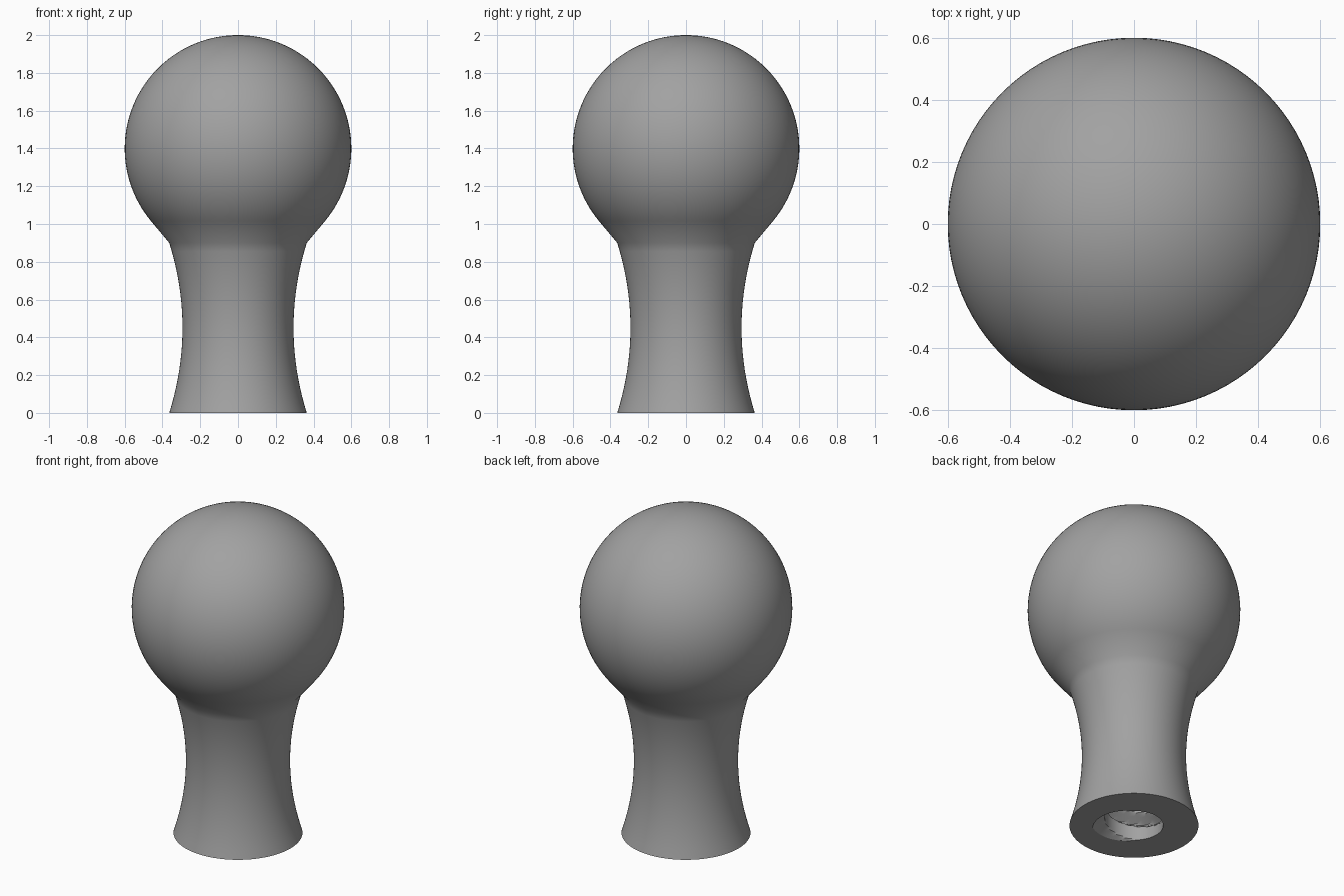
import bpy, bmesh, math

if "Cube" in bpy.data.objects:
    bpy.data.objects.remove(bpy.data.objects["Cube"])

SEG = 96            # sides around the axis
R, CZ = 0.6, 1.4    # ball radius and centre height
NECK_H, NECK_R, WAIST = 0.9, 0.364, 0.294
BORE_R, BORE_DEPTH = 0.165, 0.6
PITCH, GROOVE, GROOVE_W = 0.18, 0.07, 0.25


def ring(bm, z, radius):
    """Ring of vertices; radius is a function of the angle."""
    out = []
    for i in range(SEG):
        a = 2 * math.pi * i / SEG
        r = radius(a)
        out.append(bm.verts.new((r * math.cos(a), r * math.sin(a), z)))
    return out


def bridge(bm, lo, hi):
    for i in range(SEG):
        j = (i + 1) % SEG
        bm.faces.new((lo[i], lo[j], hi[j], hi[i]))


def thread_radius(z):
    """Plain bore with a helical V groove."""
    def f(a):
        p = (a + math.pi / 4) / (2 * math.pi) - z / PITCH
        p = abs(p - round(p))
        return BORE_R + GROOVE * max(0.0, 1 - p / GROOVE_W)
    return f


bm = bmesh.new()
rings = []

# threaded bore, from its ceiling down to the base
steps = 64
for i in range(steps + 1):
    z = BORE_DEPTH * (1 - i / steps)
    rings.append(ring(bm, z, thread_radius(z)))

# waisted neck
for i in range(21):
    t = i / 20
    r = WAIST + (NECK_R - WAIST) * (2 * t - 1) ** 2
    rings.append(ring(bm, NECK_H * t, lambda a, r=r: r))

# ball, starting where the flared collar meets it tangentially
start = math.atan2(NECK_R, CZ - NECK_H) + math.acos(R / math.hypot(NECK_R, CZ - NECK_H))
for i in range(48):
    t = start + (math.pi - start) * i / 48
    rings.append(ring(bm, CZ - R * math.cos(t), lambda a, t=t: R * math.sin(t)))

for lo, hi in zip(rings, rings[1:]):
    bridge(bm, lo, hi)

# bore ceiling and crown of the ball
bm.faces.new(rings[0])
top = bm.verts.new((0, 0, CZ + R))
for i in range(SEG):
    bm.faces.new((rings[-1][i], rings[-1][(i + 1) % SEG], top))
bmesh.ops.recalc_face_normals(bm, faces=bm.faces)

mesh = bpy.data.meshes.new("ball_knob")
bm.to_mesh(mesh)
bm.free()
knob = bpy.data.objects.new("ball_knob", mesh)
bpy.context.collection.objects.link(knob)

grey = bpy.data.materials.new("plain_grey")
grey.diffuse_color = (0.36, 0.36, 0.36, 1)
grey.use_nodes = True
grey.node_tree.nodes["Principled BSDF"].inputs["Base Color"].default_value = grey.diffuse_color
mesh.materials.append(grey)

# smooth surfaces with a crisp collar, base rim and thread
bpy.context.view_layer.objects.active = knob
knob.select_set(True)
bpy.ops.object.shade_smooth_by_angle(angle=math.radians(25))
